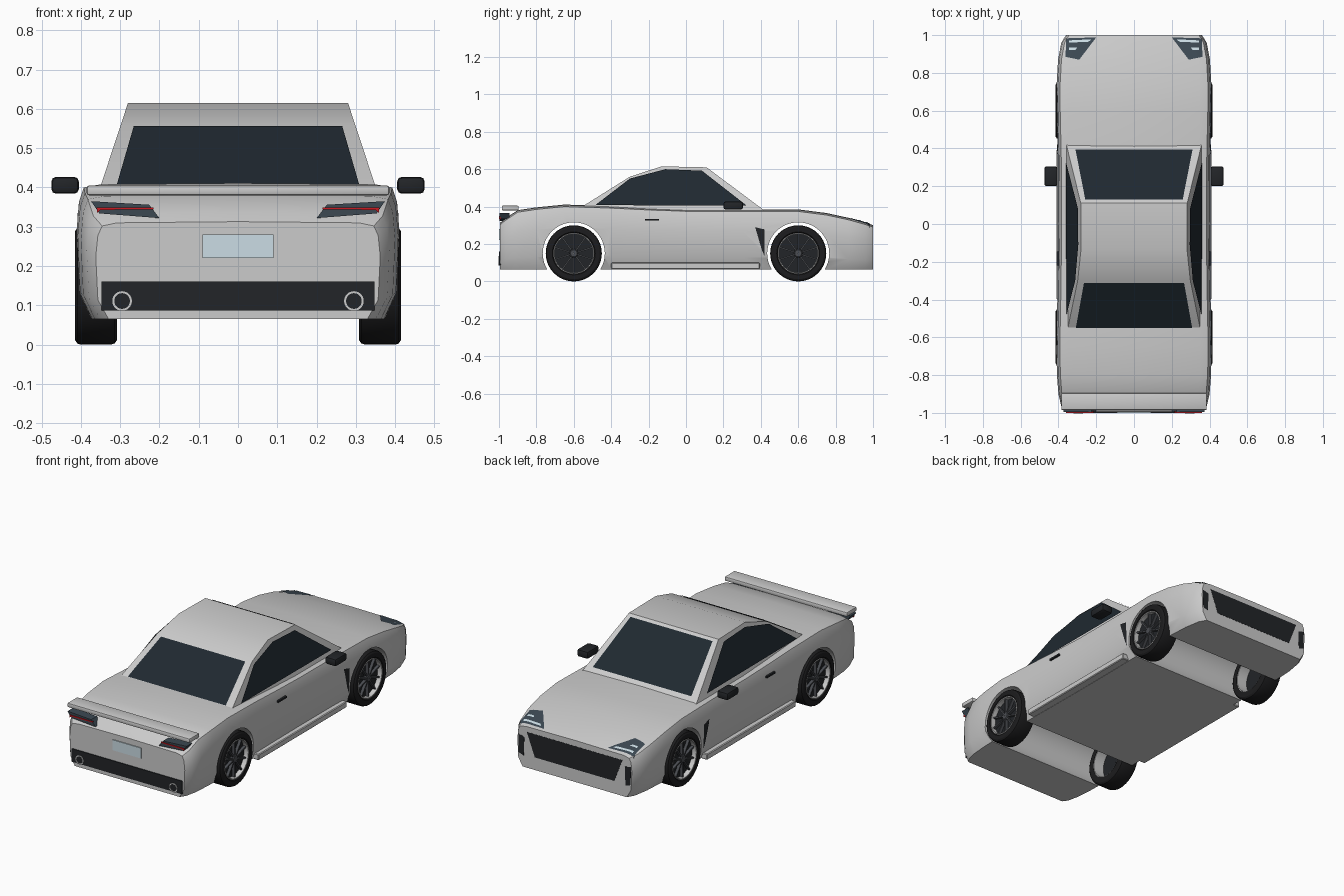
import bpy, bmesh, math
from mathutils import Vector, Matrix
from mathutils.bvhtree import BVHTree

if "Cube" in bpy.data.objects:
    bpy.data.objects.remove(bpy.data.objects["Cube"])


def material(name, rgb):
    m = bpy.data.materials.new(name)
    m.diffuse_color = (*rgb, 1)
    m.use_nodes = True
    m.node_tree.nodes["Principled BSDF"].inputs["Base Color"].default_value = m.diffuse_color
    return m


GLASS = material("tinted_glass", (0.014, 0.022, 0.03))
BLACK = material("black_trim", (0.016, 0.018, 0.021))
TYRE = material("rubber", (0.012, 0.012, 0.013))
SPOKE = material("spoke_grey", (0.07, 0.075, 0.085))
LAMP = material("lamp_housing", (0.045, 0.065, 0.085))
RED = material("red_light", (0.6, 0.01, 0.015))
PALE = material("pale_light", (0.6, 0.72, 0.78))


def make(name, bm, mat=None, angle=30):
    bmesh.ops.recalc_face_normals(bm, faces=bm.faces)
    me = bpy.data.meshes.new(name)
    bm.to_mesh(me)
    bm.free()
    me.shade_smooth()
    me.set_sharp_from_angle(angle=math.radians(angle))
    ob = bpy.data.objects.new(name, me)
    bpy.context.collection.objects.link(ob)
    if mat:
        me.materials.append(mat)
    return ob


def loft(name, rings, mat=None, caps=True, closed=False, angle=30):
    """Skin a list of closed rings of points."""
    bm = bmesh.new()
    vs = [[bm.verts.new(p) for p in r] for r in rings]
    pairs = list(zip(vs, vs[1:])) + ([(vs[-1], vs[0])] if closed else [])
    n = len(rings[0])
    for a, b in pairs:
        for i in range(n):
            j = (i + 1) % n
            bm.faces.new((a[i], a[j], b[j], b[i]))
    if caps:
        bm.faces.new(vs[0])
        bm.faces.new(vs[-1])
    return make(name, bm, mat, angle)


def panel(name, pts, mat):
    bm = bmesh.new()
    bm.faces.new([bm.verts.new(p) for p in pts])
    return make(name, bm, mat)


def prism_y(name, xz, y0, y1, mat):
    return loft(name, [[(x, y, z) for x, z in xz] for y in (y0, y1)], mat)


def box(name, lo, hi, mat=None, bevel=0.0, segs=2):
    lo, hi = Vector(lo), Vector(hi)
    bm = bmesh.new()
    bmesh.ops.create_cube(bm, size=1, matrix=Matrix.Translation((lo + hi) / 2)
                          @ Matrix.Diagonal((*[abs(c) for c in hi - lo], 1)))
    if bevel:
        bmesh.ops.bevel(bm, geom=bm.edges[:], offset=bevel, segments=segs,
                        affect='EDGES', profile=0.5)
    return make(name, bm, mat)


def lathe_x(name, prof, cy, cz, side, mat=None, segs=40):
    """Spin a closed (radius, x) profile around an axle along x."""
    rings = []
    for i in range(segs):
        a = 2 * math.pi * i / segs
        rings.append([(side * x, cy + r * math.cos(a), cz + r * math.sin(a)) for r, x in prof])
    return loft(name, rings, mat, caps=False, closed=True)


# Body shell: stations of y, half width, top height
stations = [(-0.995, .362, .31), (-.965, .385, .335), (-.9, .4, .378), (-.8, .408, .393),
            (-.65, .411, .408), (-.4, .406, .4), (-.2, .403, .39), (0, .401, .383),
            (.3, .402, .382), (.6, .409, .382), (.75, .409, .363), (.87, .402, .337),
            (.96, .385, .312), (1, .36, .298)]
rings = []
for y, w, t in stations:
    h = t - .065
    half = [(.91 * w, .065), (w * .985, .065 + h * .2), (w, .065 + h * .65),
            (w * .985, .065 + h * .87), (w * .955, t - .008), (w * .85, t)]
    rings.append([(x, y, z) for x, z in half] + [(0, y, t + .003)]
                 + [(-x, y, z) for x, z in reversed(half)])
body = loft("body", rings, angle=32)
skin = BVHTree.FromPolygons([v.co for v in body.data.vertices],
                            [p.vertices[:] for p in body.data.polygons])

# Wheel tunnels through the full width
for cy in (-.6, .6):
    bm = bmesh.new()
    bmesh.ops.create_cone(bm, cap_ends=True, segments=48, radius1=.166, radius2=.166, depth=1.2,
                          matrix=Matrix.Translation((0, cy, .15)) @ Matrix.Rotation(math.pi / 2, 4, 'Y'))
    cutter = make("arch_cutter", bm)
    cutter.hide_render = True
    mod = body.modifiers.new("arch", 'BOOLEAN')
    mod.operation, mod.solver, mod.object = 'DIFFERENCE', 'EXACT', cutter
    bpy.context.view_layer.objects.active = body
    bpy.ops.object.modifier_apply(modifier=mod.name)
    bpy.data.objects.remove(cutter)
body.data.set_sharp_from_angle(angle=math.radians(32))


def decal(name, quad, mat, ray, off=.004, n=8):
    """Four-cornered patch laid on the body along a ray direction."""
    ray = Vector(ray)
    a, b, c, d = [Vector(q) for q in quad]
    bm = bmesh.new()
    grid = []
    for i in range(n + 1):
        row = []
        for j in range(n + 1):
            p = a.lerp(b, i / n).lerp(d.lerp(c, i / n), j / n)
            hit, nor, _, _ = skin.ray_cast(p - ray, ray)
            if hit is None:
                hit, nor, _, _ = skin.find_nearest(p)
            row.append(bm.verts.new(hit - ray * off))
        grid.append(row)
    for i in range(n):
        for j in range(n):
            bm.faces.new((grid[i][j], grid[i + 1][j], grid[i + 1][j + 1], grid[i][j + 1]))
    return make(name, bm, mat)


# Cabin with side walls leaning inward
def wall(z):
    return .28 + (.615 - z) * .33


cab = [(-.56, .35), (-.56, .397), (-.3, .56), (-.13, .615), (.11, .61), (.425, .375), (.425, .35)]
loft("cabin", [[(s * wall(z), y, z) for y, z in cab] for s in (-1, 1)])

# Glass
panel("rear_window", [(-.265, -.313, .557), (.265, -.313, .557),
                      (.308, -.55, .409), (-.308, -.55, .409)], GLASS)
panel("windshield", [(-.258, .13, .601), (.258, .13, .601),
                     (.31, .395, .403), (-.31, .395, .403)], GLASS)
side_glass = [(-.485, .408), (-.3, .55), (-.11, .6), (.085, .592), (.325, .405)]

for s in (-1, 1):
    tag = "right" if s > 0 else "left"
    panel(f"{tag}_side_window", [(s * (wall(z) + .01), y, z) for y, z in side_glass], GLASS)

    # Mirror, door handle, skirt, fender vent
    box(f"{tag}_mirror", (s * .405, .2, .384), (s * .475, .305, .427), BLACK, .012)
    box(f"{tag}_door_handle", (s * .39, -.22, .325), (s * .409, -.145, .335), BLACK)
    box(f"{tag}_side_skirt", (s * .36, -.4, .066), (s * .41, .395, .1), None, .004, 1)
    decal(f"{tag}_fender_vent", [(s * .4, .37, .29), (s * .4, .42, .278),
                                 (s * .4, .42, .135), (s * .4, .405, .17)], BLACK, (-s, 0, 0))

    # Headlight with light strips
    down = (0, 0, -1)
    decal(f"{tag}_headlight", [(s * .2, .988, .4), (s * .36, .983, .4),
                               (s * .362, .885, .4), (s * .29, .87, .4)], LAMP, down)
    decal(f"{tag}_light_strip", [(s * .225, .978, .4), (s * .345, .972, .4),
                                 (s * .345, .96, .4), (s * .24, .965, .4)], PALE, down, .007)
    decal(f"{tag}_light_hook", [(s * .3, .935, .4), (s * .345, .935, .4),
                                (s * .345, .922, .4), (s * .31, .922, .4)], PALE, down, .007)

    # Front corner vent
    prism_y(f"{tag}_front_vent", [(s * .316, .235), (s * .354, .245), (s * .352, .14), (s * .32, .13)],
            .985, 1.001, BLACK)

    # Tail light
    prism_y(f"{tag}_tail_light", [(s * .374, .365), (s * .226, .356), (s * .2, .322), (s * .353, .334)],
            -.996, -.945, LAMP)
    prism_y(f"{tag}_tail_strip", [(s * .215, .349), (s * .36, .349), (s * .358, .335),
                                  (s * .35, .343), (s * .215, .344)], -1, -.99, RED)

    # Exhaust ring
    bm = bmesh.new()
    prev = None
    ring = []
    for i in range(28):
        a = 2 * math.pi * i / 28
        ring.append([(s * .295 + r * math.cos(a), y, .111 + r * math.sin(a))
                     for r, y in ((.02, -.99), (.02, -1.003), (.025, -1.003), (.025, -.99))])
    bm.free()
    loft(f"{tag}_exhaust_tip", ring, None, caps=False, closed=True)

    # Wheels
    for cy, end in ((-.6, "rear"), (.6, "front")):
        w = f"{end}_{tag}"
        lathe_x(f"{w}_tyre", [(.108, .308), (.138, .308), (.147, .314), (.15, .324), (.15, .4),
                              (.147, .409), (.138, .415), (.115, .415), (.108, .408)],
                cy, .15, s, TYRE)
        lathe_x(f"{w}_rim_lip", [(.104, .31), (.109, .31), (.109, .412), (.104, .412)], cy, .15, s)
        lathe_x(f"{w}_rim_disc", [(.001, .375), (.105, .375), (.105, .385), (.001, .385)],
                cy, .15, s, BLACK)
        lathe_x(f"{w}_hub", [(.001, .38), (.024, .38), (.024, .4), (.018, .405), (.001, .405)],
                cy, .15, s, SPOKE, 20)
        bm = bmesh.new()
        for k in range(10):
            m = (Matrix.Translation((s * .394, cy, .15)) @ Matrix.Rotation(k * math.pi / 5, 4, 'X')
                 @ Matrix.Translation((0, 0, .062)) @ Matrix.Diagonal((.016, .008, .088, 1)))
            bmesh.ops.create_cube(bm, size=1, matrix=m)
        make(f"{w}_spokes", bm, SPOKE)

# Front grille, rear diffuser, plate
prism_y("front_grille", [(-.3, .268), (.3, .268), (.25, .137), (-.25, .137)], .985, 1.001, BLACK)
box("rear_diffuser", (-.347, -1, .087), (.347, -.98, .161), BLACK)
box("number_plate", (-.09, -1, .221), (.09, -.985, .28), PALE)

# Rear wing
box("spoiler", (-.385, -.985, .38), (.385, -.895, .405), None, .006, 2)
